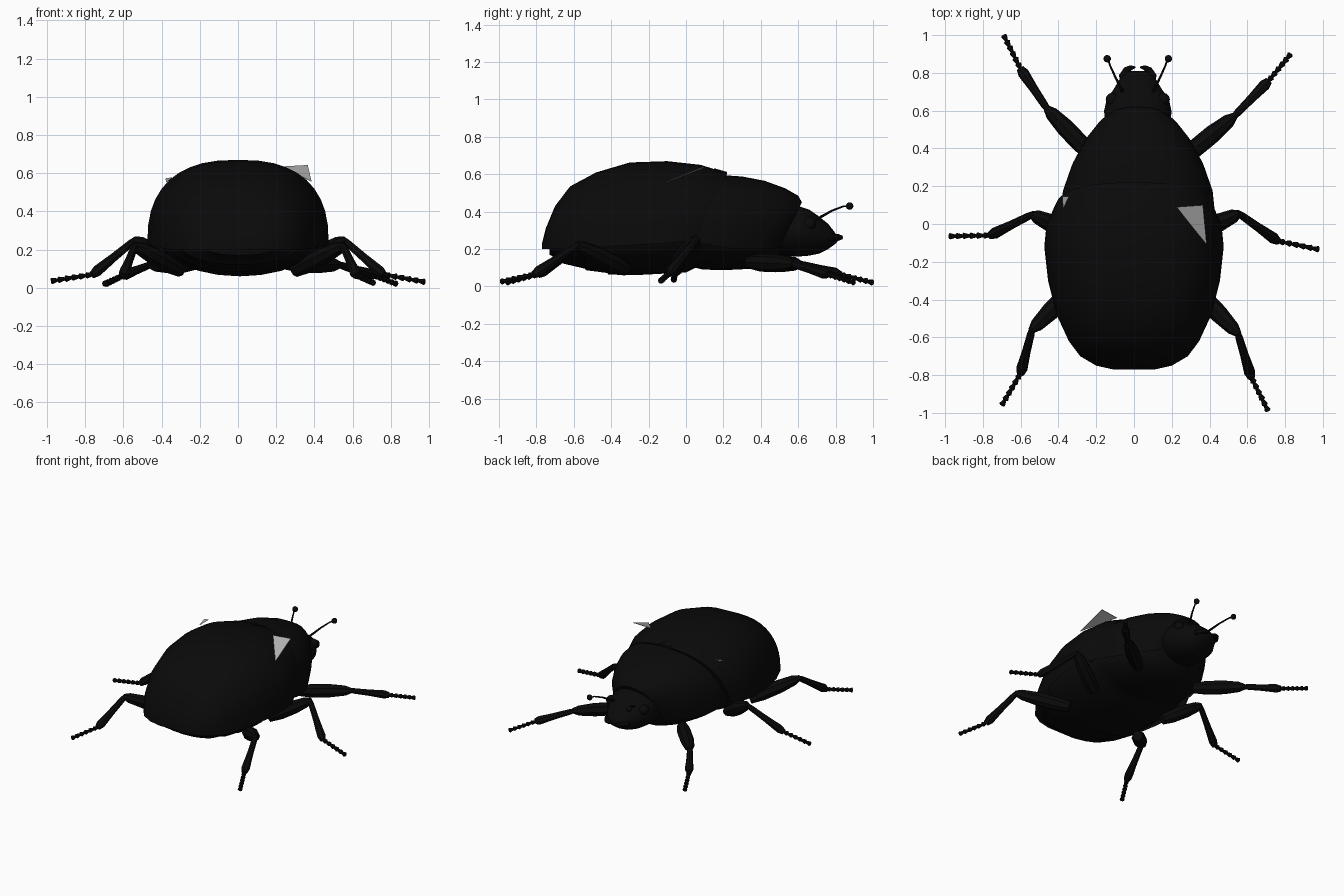
import bpy, bmesh, math
from mathutils import Vector

if "Cube" in bpy.data.objects:
    bpy.data.objects.remove(bpy.data.objects["Cube"])


def material(name, value):
    m = bpy.data.materials.new(name)
    m.diffuse_color = (value, value, value, 1)
    m.use_nodes = True
    m.node_tree.nodes["Principled BSDF"].inputs["Base Color"].default_value = m.diffuse_color
    return m


BLACK = material("glossy_black", 0.003)
GREY = material("wing_grey", 0.45)
CX = 0.02  # head and thorax sit slightly off centre


def finish(bm, name, mat=BLACK, angle=40):
    bmesh.ops.recalc_face_normals(bm, faces=bm.faces[:])
    mesh = bpy.data.meshes.new(name)
    bm.to_mesh(mesh)
    bm.free()
    mesh.materials.append(mat)
    ob = bpy.data.objects.new(name, mesh)
    bpy.context.collection.objects.link(ob)
    bpy.ops.object.select_all(action='DESELECT')
    ob.select_set(True)
    bpy.context.view_layer.objects.active = ob
    bpy.ops.object.shade_smooth_by_angle(angle=math.radians(angle))
    return ob


def skin(bm, rings, closed):
    """Join rings of points into a surface; closed rings also get end caps."""
    vs = [[bm.verts.new(p) for p in r] for r in rings]
    n = len(vs[0])
    for a, b in zip(vs, vs[1:]):
        for i in range(n if closed else n - 1):
            j = (i + 1) % n
            bm.faces.new((a[i], a[j], b[j], b[i]))
    if closed:
        bm.faces.new(vs[0])
        bm.faces.new(vs[-1])


def spow(v, e):
    return math.copysign(abs(v) ** e, v)


def shell(name, sections, cx, n=2.5, steps=20):
    """Arched cover; sections are (y at top, y at rim, half width, z top, z rim)."""
    rings = []
    for yt, yr, w, zt, zr in sections:
        ring = []
        for k in range(steps + 1):
            a = math.pi * k / steps
            h = abs(math.sin(a)) ** (2 / n)
            ring.append((cx + w * spow(math.cos(a), 2 / n),
                         yr + (yt - yr) * h, zr + (zt - zr) * h))
        rings.append(ring)
    bm = bmesh.new()
    skin(bm, rings, False)
    # close the two ends
    bm.verts.ensure_lookup_table()
    m = steps + 1
    bm.faces.new(bm.verts[:m])
    bm.faces.new(bm.verts[-m:])
    return finish(bm, name)


def barrel(name, sections, cx, steps=24):
    """Closed body; sections are (y, half width, z bottom, z top)."""
    rings = []
    for y, w, zb, zt in sections:
        ts = [2 * math.pi * k / steps for k in range(steps)]
        rings.append([(cx + w * math.cos(t), y,
                       (zb + zt) / 2 + (zt - zb) / 2 * math.sin(t)) for t in ts])
    bm = bmesh.new()
    skin(bm, rings, True)
    return finish(bm, name)


def tube(bm, pts, radii, steps=8):
    pts = [Vector(p) for p in pts]
    rings = []
    for i, p in enumerate(pts):
        d = (pts[min(i + 1, len(pts) - 1)] - pts[max(i - 1, 0)]).normalized()
        u = d.cross(Vector((0, 0, 1))).normalized()
        v = u.cross(d)
        rings.append([p + radii[i] * (math.cos(t) * u + math.sin(t) * v)
                      for t in (2 * math.pi * k / steps for k in range(steps))])
    skin(bm, rings, True)


def limb(bm, a, b, profile):
    """Straight tapered piece; profile is (fraction, radius) pairs."""
    a, b = Vector(a), Vector(b)
    tube(bm, [a.lerp(b, t) for t, r in profile], [r for t, r in profile])


# Wing cases
shell("wing_cases", [
    (-0.77, -0.77, 0.11, 0.23, 0.20), (-0.75, -0.75, 0.20, 0.31, 0.20),
    (-0.70, -0.70, 0.285, 0.43, 0.20), (-0.62, -0.62, 0.345, 0.535, 0.20),
    (-0.48, -0.48, 0.41, 0.61, 0.21), (-0.30, -0.30, 0.455, 0.663, 0.22),
    (-0.10, -0.12, 0.475, 0.67, 0.23), (0.08, -0.02, 0.465, 0.65, 0.24),
    (0.22, 0.07, 0.42, 0.605, 0.25)], 0)

# Thorax shield
shell("thorax_shield", [
    (0.20, 0.04, 0.41, 0.595, 0.24), (0.30, 0.14, 0.40, 0.588, 0.22),
    (0.42, 0.27, 0.355, 0.565, 0.20), (0.53, 0.39, 0.29, 0.525, 0.20),
    (0.60, 0.47, 0.225, 0.485, 0.20), (0.62, 0.50, 0.18, 0.45, 0.21)], CX)

# Belly with overlapping plates at the rear
barrel("belly", [
    (-0.73, 0.18, 0.17, 0.25), (-0.66, 0.30, 0.13, 0.32), (-0.655, 0.31, 0.122, 0.32),
    (-0.54, 0.37, 0.095, 0.40), (-0.535, 0.375, 0.087, 0.40),
    (-0.42, 0.41, 0.072, 0.45), (-0.415, 0.412, 0.064, 0.45),
    (-0.28, 0.43, 0.06, 0.48), (0.0, 0.42, 0.075, 0.48), (0.05, 0.40, 0.10, 0.46),
    (0.09, 0.39, 0.09, 0.45), (0.22, 0.36, 0.088, 0.42), (0.36, 0.30, 0.095, 0.40),
    (0.44, 0.25, 0.115, 0.38), (0.50, 0.16, 0.17, 0.34)], 0.01)

# Small triangular plate between the wing cases
bm = bmesh.new()
skin(bm, [[(CX - 0.05, 0.22, z), (CX + 0.05, 0.22, z), (CX - 0.01, 0.15, z + 0.02)]
          for z in (0.600, 0.612)], True)
finish(bm, "shoulder_plate")

# Head
barrel("head", [
    (0.45, 0.15, 0.19, 0.38), (0.52, 0.175, 0.165, 0.42), (0.60, 0.178, 0.16, 0.43),
    (0.66, 0.165, 0.165, 0.41), (0.71, 0.13, 0.175, 0.375), (0.76, 0.10, 0.20, 0.335),
    (0.795, 0.075, 0.225, 0.29), (0.81, 0.04, 0.24, 0.265)], CX)

# Eyes, antennae and jaws, one on each side
for side, s in (("left", -1), ("right", 1)):
    bm = bmesh.new()
    bmesh.ops.create_uvsphere(bm, u_segments=12, v_segments=8, radius=0.035)
    bmesh.ops.translate(bm, vec=(CX + s * 0.135, 0.66, 0.335), verts=bm.verts[:])
    finish(bm, side + "_eye")

    bm = bmesh.new()
    tube(bm, [(CX + s * 0.08, 0.70, 0.36), (CX + s * 0.12, 0.78, 0.405),
              (CX + s * 0.147, 0.84, 0.428), (CX + s * 0.16, 0.88, 0.43)],
         [0.008, 0.006, 0.005, 0.005], 6)
    ball = bmesh.ops.create_uvsphere(bm, u_segments=10, v_segments=8, radius=0.02)
    bmesh.ops.translate(bm, vec=(CX + s * 0.162, 0.875, 0.43), verts=ball["verts"])
    finish(bm, side + "_antenna")

    bm = bmesh.new()
    tube(bm, [(CX + s * 0.07, 0.74, 0.26), (CX + s * 0.08, 0.785, 0.262),
              (CX + s * 0.06, 0.815, 0.262), (CX + s * 0.035, 0.828, 0.262),
              (CX + s * 0.012, 0.83, 0.262)], [0.02, 0.02, 0.018, 0.013, 0.004])
    finish(bm, side + "_jaw")

# Legs: hip, knee, ankle, toe
LEGS = {
    "front_right": ((0.25, 0.34, 0.13), (0.53, 0.57, 0.12), (0.71, 0.755, 0.065), (0.83, 0.90, 0.02)),
    "front_left": ((-0.22, 0.36, 0.13), (-0.46, 0.61, 0.12), (-0.60, 0.82, 0.065), (-0.69, 1.0, 0.02)),
    "middle_right": ((0.30, -0.06, 0.10), (0.555, 0.055, 0.25), (0.76, -0.09, 0.07), (0.98, -0.135, 0.03)),
    "middle_left": ((-0.30, -0.06, 0.10), (-0.54, 0.05, 0.25), (-0.76, -0.06, 0.07), (-0.98, -0.065, 0.035)),
    "rear_right": ((0.30, -0.32, 0.09), (0.55, -0.58, 0.22), (0.62, -0.81, 0.065), (0.71, -0.99, 0.025)),
    "rear_left": ((-0.30, -0.32, 0.09), (-0.54, -0.56, 0.22), (-0.60, -0.79, 0.065), (-0.70, -0.96, 0.02)),
}
for name, (hip, knee, ankle, toe) in LEGS.items():
    bm = bmesh.new()
    limb(bm, hip, knee, [(0, 0.035), (0.25, 0.048), (0.6, 0.048), (0.9, 0.036), (1.02, 0.018)])
    limb(bm, knee, ankle, [(-0.04, 0.015), (0.1, 0.02), (0.5, 0.023), (0.9, 0.03), (1.02, 0.02)])
    a, b = Vector(ankle), Vector(toe)
    for k in range(6):  # flared foot joints
        limb(bm, a.lerp(b, k / 6), a.lerp(b, (k + 1) / 6),
             [(-0.1, 0.007), (0.85, 0.017), (1, 0.012)])
    finish(bm, name + "_leg")

# Tips of the folded wings poking through the wing cases
for name, tri in (("right_wing_tip", [(0.225, 0.09, 0.632), (0.365, 0.10, 0.64), (0.385, -0.11, 0.555)]),
                  ("left_wing_tip", [(-0.38, 0.145, 0.57), (-0.345, 0.145, 0.575), (-0.375, 0.08, 0.55)])):
    bm = bmesh.new()
    skin(bm, [[Vector(p) + Vector((0, 0, dz)) for p in tri] for dz in (0, 0.003)], True)
    finish(bm, name, GREY)
